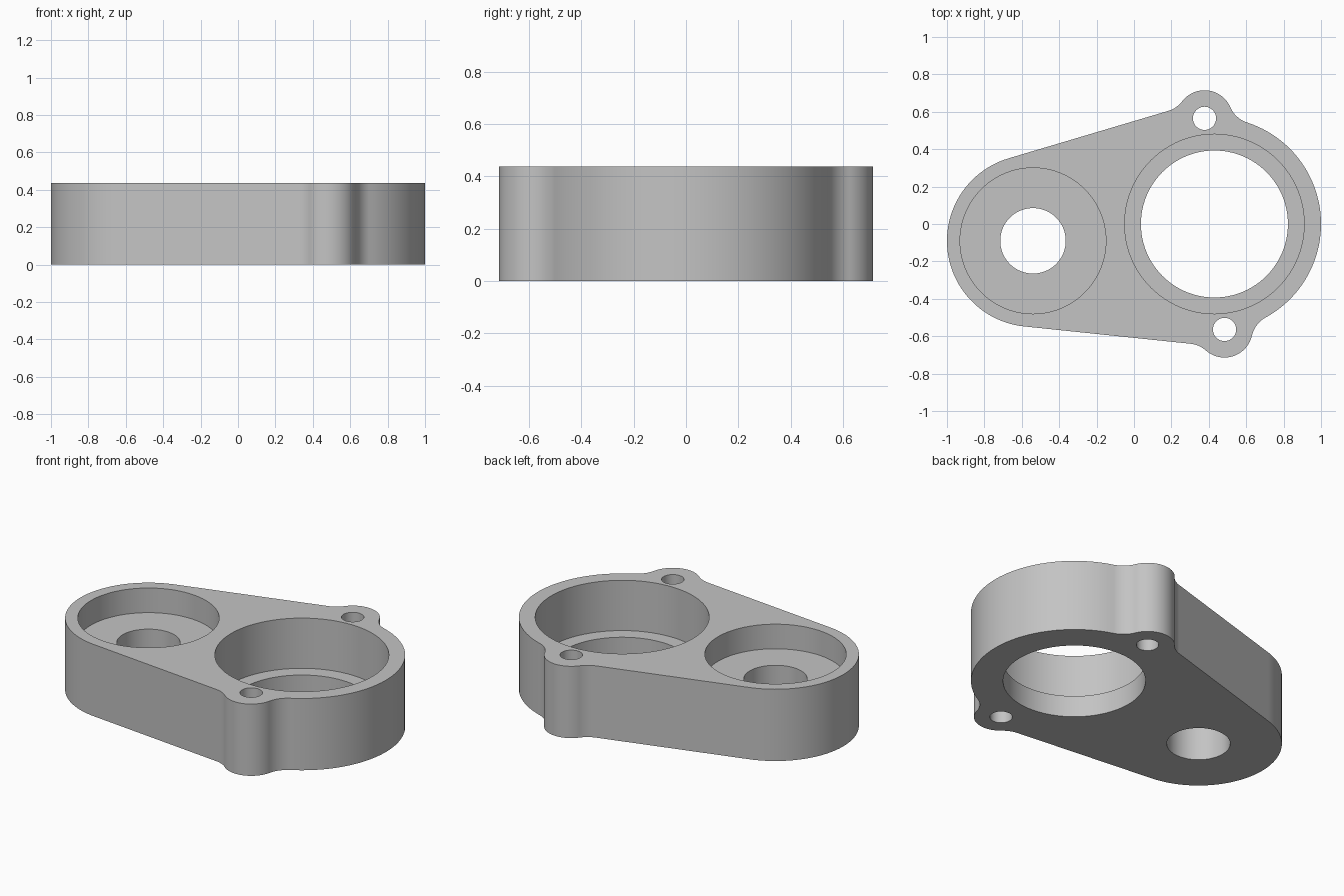
import bpy, bmesh
from math import sqrt, acos, atan2, cos, sin, pi, radians, ceil
from mathutils import Vector

cube = bpy.data.objects.get("Cube")
if cube:
    bpy.data.objects.remove(cube, do_unlink=True)

HEIGHT = 0.437
SMALL, SMALL_R = Vector((-0.54, -0.09)), 0.46     # small boss
BIG, BIG_R, FLARE_R = Vector((0.43, 0)), 0.57, 0.65  # large boss, straight walls reach wider
EARS = {1: Vector((0.377, 0.565)), -1: Vector((0.484, -0.564))}
EAR_R, FILLET = 0.15, 0.15

mat = bpy.data.materials.new("Plain grey")
mat.use_nodes = True
grey = (0.55, 0.55, 0.55, 1)
mat.diffuse_color = grey
mat.node_tree.nodes["Principled BSDF"].inputs["Base Color"].default_value = grey


def heading(v):
    return atan2(v.y, v.x)


def arc(centre, radius, start, end, turn):
    """Points on an arc, turn +1 anticlockwise or -1 clockwise."""
    sweep = ((end - start) * turn) % (2 * pi)
    n = max(4, ceil(sweep / radians(3)))
    return [centre + radius * Vector((cos(start + turn * sweep * i / n),
                                      sin(start + turn * sweep * i / n)))
            for i in range(n + 1)]


def blends(side):
    """Wall normal and the two concave fillet centres beside an ear."""
    ear, span = EARS[side], BIG - SMALL
    a = heading(span) + side * acos((SMALL_R - FLARE_R) / span.length)
    n = Vector((cos(a), sin(a)))
    along = Vector((n.y, -n.x)) * side
    reach = EAR_R + FILLET
    rise = n.dot(SMALL) + SMALL_R + FILLET - n.dot(ear)
    wall_fillet = ear + n * rise - along * sqrt(reach ** 2 - rise ** 2)
    axis = ear - BIG
    d, far = axis.length, BIG_R + FILLET
    u = axis / d
    k = (d * d + far ** 2 - reach ** 2) / (2 * d)
    big_fillet = BIG + u * k + Vector((u.y, -u.x)) * side * sqrt(far ** 2 - k * k)
    return n, wall_fillet, big_fillet


# Outline: anticlockwise from the small boss, round both ears
n_top, wall_top, big_top = blends(1)
n_low, wall_low, big_low = blends(-1)
ear_top, ear_low = EARS[1], EARS[-1]
outline = arc(SMALL, SMALL_R, heading(n_top), heading(n_low), 1)
chain = [(wall_low, FILLET, -1), (ear_low, EAR_R, 1), (big_low, FILLET, -1),
         (BIG, BIG_R, 1), (big_top, FILLET, -1), (ear_top, EAR_R, 1), (wall_top, FILLET, -1)]
start = heading(-n_low)
for i, (c, r, turn) in enumerate(chain):
    last = i == len(chain) - 1
    end = heading(-n_top) if last else heading(chain[i + 1][0] - c)
    pts = arc(c, r, start, end, turn)
    outline += pts if i == 0 else pts[1:]
    start = end + pi

# Housing body
bm = bmesh.new()
base = bm.faces.new([bm.verts.new((p.x, p.y, 0)) for p in outline])
top = bmesh.ops.extrude_face_region(bm, geom=[base])
bmesh.ops.translate(bm, vec=(0, 0, HEIGHT),
                    verts=[v for v in top["geom"] if isinstance(v, bmesh.types.BMVert)])
bmesh.ops.recalc_face_normals(bm, faces=bm.faces)
mesh = bpy.data.meshes.new("bearing_housing")
bm.to_mesh(mesh)
bm.free()
mesh.materials.append(mat)
housing = bpy.data.objects.new("bearing_housing", mesh)
bpy.context.collection.objects.link(housing)


def bore(centre, radius, floor, sides=96):
    """Cut a round hole from the top down to the floor height."""
    roof = HEIGHT + 0.1
    bpy.ops.mesh.primitive_cylinder_add(vertices=sides, radius=radius, depth=roof - floor,
                                        location=(centre.x, centre.y, (roof + floor) / 2))
    cutter = bpy.context.object
    cutter.hide_render = True
    cutter.data.materials.append(mat)
    mod = housing.modifiers.new("bore", 'BOOLEAN')
    mod.operation, mod.solver, mod.object = 'DIFFERENCE', 'EXACT', cutter
    bpy.ops.object.select_all(action='DESELECT')
    housing.select_set(True)
    bpy.context.view_layer.objects.active = housing
    bpy.ops.object.modifier_apply(modifier=mod.name)
    bpy.data.objects.remove(cutter, do_unlink=True)


# Stepped bores and screw holes
bore(SMALL, 0.39, HEIGHT - 0.15)
bore(SMALL, 0.175, -0.1)
bore(BIG, 0.48, HEIGHT - 0.306)
bore(BIG, 0.393, -0.1)
for ear in EARS.values():
    bore(ear, 0.062, -0.1, 48)

bpy.ops.object.shade_smooth_by_angle(angle=radians(30))
